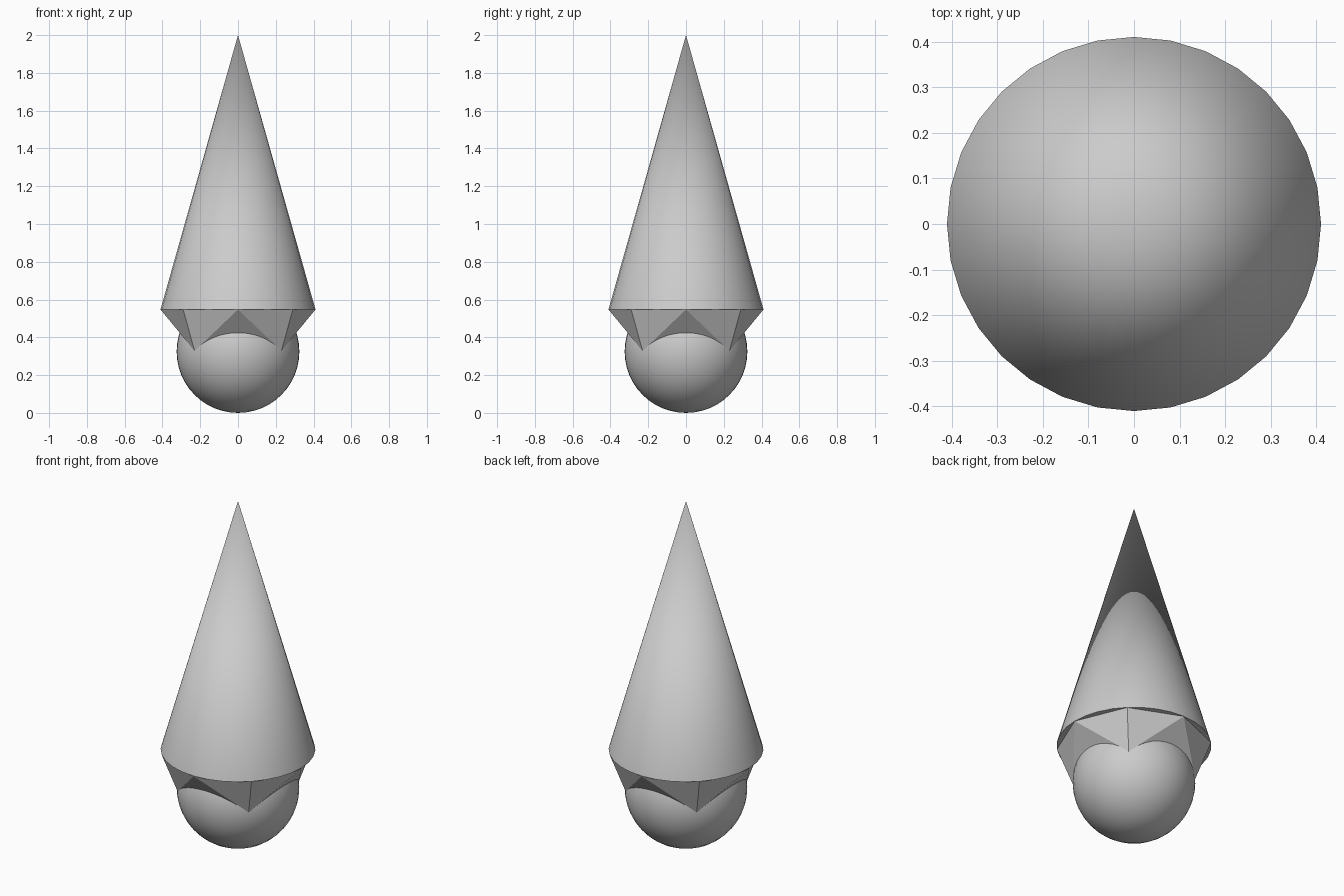
import bpy, bmesh
from math import pi, sin, cos

if "Cube" in bpy.data.objects:
    bpy.data.objects.remove(bpy.data.objects["Cube"])

BASE_Z, BASE_R = 0.548, 0.41
BALL_R = 0.325


def ring(bm, count, radius, z, offset=0.0):
    return [bm.verts.new((radius * cos(offset + 2 * pi * i / count),
                          radius * sin(offset + 2 * pi * i / count), z))
            for i in range(count)]


# round ball at the bottom
bpy.ops.mesh.primitive_uv_sphere_add(segments=48, ring_count=24, radius=BALL_R,
                                     location=(0, 0, BALL_R))
ball = bpy.context.object
ball.name = "ball"
bpy.ops.object.shade_smooth()

# tall pointed cone
height = 2 - BASE_Z
bpy.ops.mesh.primitive_cone_add(vertices=32, radius1=BASE_R, radius2=0, depth=height,
                                location=(0, 0, BASE_Z + height / 2))
cone = bpy.context.object
cone.name = "cone"
bpy.ops.object.shade_smooth_by_angle(angle=pi / 6)

# faceted collar: octagon under the cone narrowing to a square inside the ball
bm = bmesh.new()
top = ring(bm, 8, BASE_R, BASE_Z - 0.001)
bottom = ring(bm, 4, BALL_R, BALL_R + 0.003, pi / 4)
for i in range(4):
    side, corner, next_side = top[2 * i], top[2 * i + 1], top[(2 * i + 2) % 8]
    low, before = bottom[i], bottom[i - 1]
    bm.faces.new((before, low, side))
    bm.faces.new((side, low, corner))
    bm.faces.new((corner, low, next_side))
bm.faces.new(bottom[::-1])
bmesh.ops.recalc_face_normals(bm, faces=bm.faces)
# the open rim sits against the cone base
mesh = bpy.data.meshes.new("collar")
bm.to_mesh(mesh)
bm.free()
collar = bpy.data.objects.new("collar", mesh)
bpy.context.collection.objects.link(collar)
